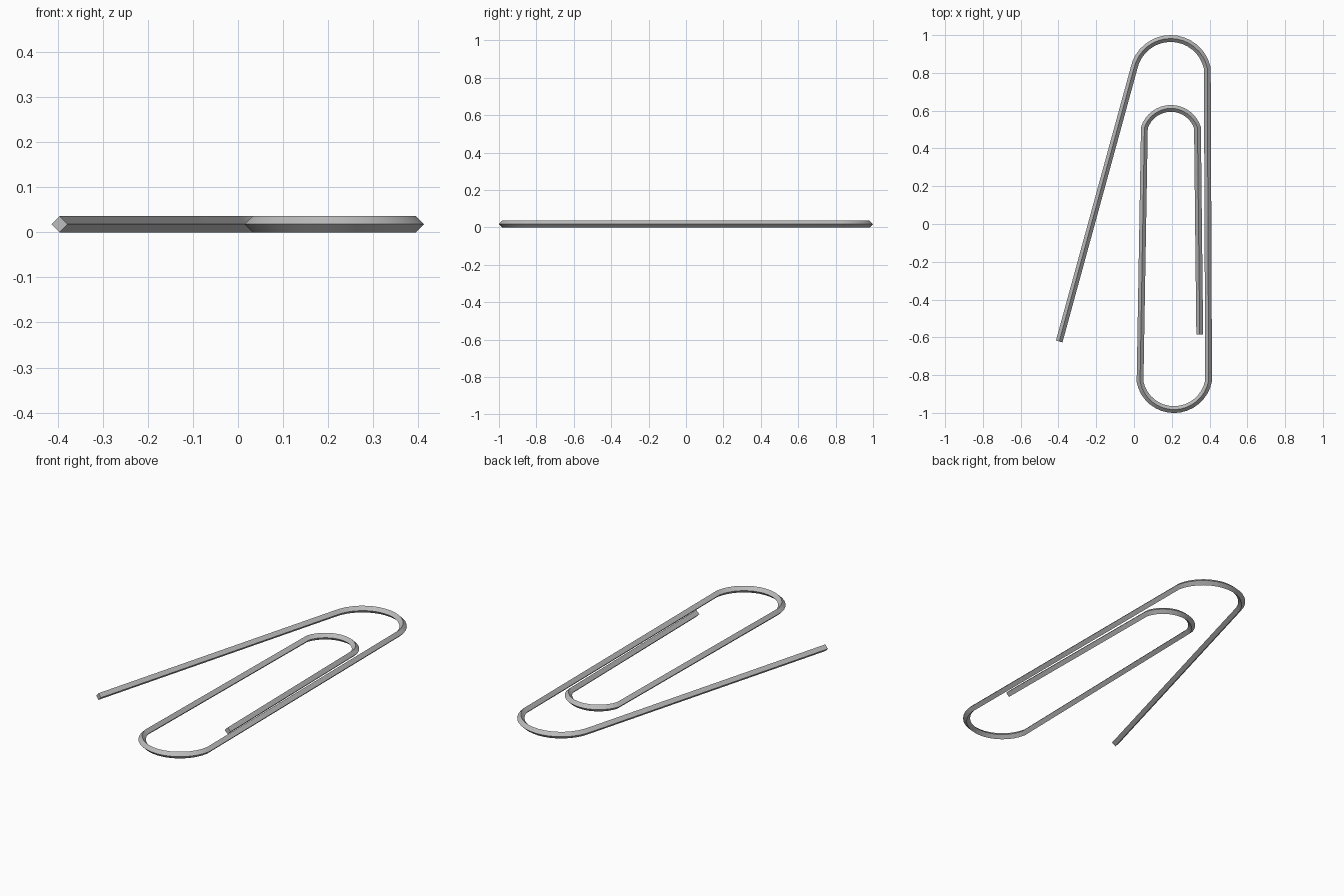
import bpy, bmesh, math
from mathutils import Vector

cube = bpy.data.objects.get("Cube")
if cube:
    bpy.data.objects.remove(cube, do_unlink=True)

R = 0.018  # half diagonal of the square wire


def arc(start, end, rise, steps=16):
    """Points of a circular bend from start to end, bulging by rise along y."""
    half = abs(end[0] - start[0]) / 2
    h = abs(rise)
    r = (half * half + h * h) / (2 * h)
    span = math.acos((r - h) / r)
    side = 1 if end[0] > start[0] else -1
    up = 1 if rise > 0 else -1
    cx = (start[0] + end[0]) / 2
    pts = []
    for i in range(steps + 1):
        t = i / steps
        a = span * (2 * t - 1)
        base = start[1] + (end[1] - start[1]) * t
        pts.append(Vector((cx + side * r * math.sin(a),
                           base + up * (r * math.cos(a) - (r - h)), R)))
    return pts


# Wire path: open leg, outer bend, lower bend, inner bend, inner leg
path = [Vector((-0.396, -0.622, R))]
path += arc((0.0, 0.825), (0.388, 0.825), 0.157)
path += arc((0.395, -0.83), (0.032, -0.835), -0.15)
path += arc((0.055, 0.51), (0.336, 0.51), 0.102)
path += [Vector((0.348, -0.585, R))]

# Sweep a diamond section along the path with mitred joints
bm = bmesh.new()
rings = []
for i, p in enumerate(path):
    a = (p - path[max(i - 1, 0)]).normalized()
    b = (path[min(i + 1, len(path) - 1)] - p).normalized()
    t = (a + b).normalized()
    n = Vector((-t.y, t.x, 0)) * R / max(t.dot(b if b.length else a), 0.5)
    z = Vector((0, 0, R))
    rings.append([bm.verts.new(p + o) for o in (n, z, -n, -z)])
for r0, r1 in zip(rings, rings[1:]):
    for k in range(4):
        j = (k + 1) % 4
        bm.faces.new((r0[k], r0[j], r1[j], r1[k]))
bm.faces.new(rings[0])
bm.faces.new(rings[-1])
bmesh.ops.recalc_face_normals(bm, faces=bm.faces)

mesh = bpy.data.meshes.new("bent_wire")
bm.to_mesh(mesh)
bm.free()
wire = bpy.data.objects.new("bent_wire", mesh)
bpy.context.collection.objects.link(wire)

# Grey metal colour
steel = bpy.data.materials.new("steel_grey")
steel.use_nodes = True
colour = (0.5, 0.5, 0.5, 1)
steel.diffuse_color = colour
steel.node_tree.nodes["Principled BSDF"].inputs["Base Color"].default_value = colour
mesh.materials.append(steel)

# Smooth bends, crisp wire edges
bpy.ops.object.select_all(action="DESELECT")
wire.select_set(True)
bpy.context.view_layer.objects.active = wire
bpy.ops.object.shade_smooth_by_angle(angle=math.radians(30))
